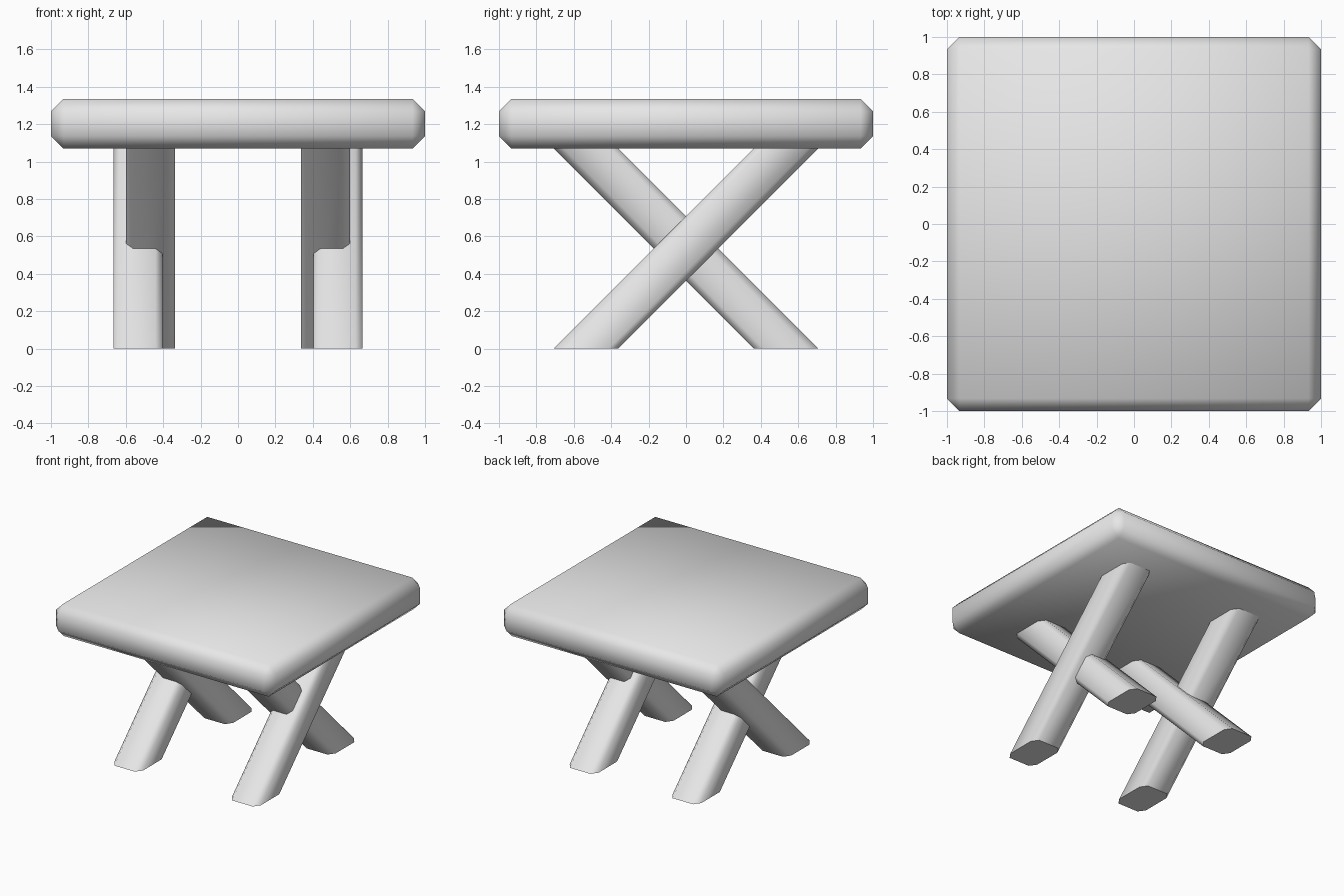
import bpy
import bmesh
import math
from mathutils import Vector

cube = bpy.data.objects.get("Cube")
if cube:
    bpy.data.objects.remove(cube, do_unlink=True)

TOP_BOTTOM, TOP_HEIGHT = 1.07, 0.265   # table top underside and thickness
LEG_WIDTH, LEG_DEPTH, CHAMFER = 0.263, 0.245, 0.038

grey = bpy.data.materials.new("plain_grey")
grey.use_nodes = True
grey.diffuse_color = (0.8, 0.8, 0.8, 1)
grey.node_tree.nodes["Principled BSDF"].inputs["Base Color"].default_value = (0.8, 0.8, 0.8, 1)


def finish(bm, name):
    """Turn a bmesh into a smooth shaded grey object."""
    bmesh.ops.recalc_face_normals(bm, faces=bm.faces[:])
    for face in bm.faces:
        face.smooth = True
    mesh = bpy.data.meshes.new(name)
    bm.to_mesh(mesh)
    bm.free()
    mesh.materials.append(grey)
    obj = bpy.data.objects.new(name, mesh)
    bpy.context.collection.objects.link(obj)
    return obj


def table_top():
    bm = bmesh.new()
    bmesh.ops.create_cube(bm, size=1)
    bmesh.ops.scale(bm, vec=(2, 2, TOP_HEIGHT), verts=bm.verts[:])
    bmesh.ops.translate(bm, vec=(0, 0, TOP_BOTTOM + TOP_HEIGHT / 2), verts=bm.verts[:])
    bmesh.ops.bevel(bm, geom=bm.edges[:], offset=0.067, offset_type='OFFSET',
                    segments=1, affect='EDGES', clamp_overlap=True)
    finish(bm, "table_top")


def leg(name, x, lean):
    """Chamfered beam at 45 degrees with level ends; lean is the y direction it rises in."""
    w, d, c = LEG_WIDTH / 2, LEG_DEPTH / 2, CHAMFER
    quarter = [(w, d - c), (w - c, d)]
    section = (quarter + [(-a, b) for a, b in reversed(quarter)]
               + [(-a, -b) for a, b in quarter] + [(a, -b) for a, b in reversed(quarter)])
    bm = bmesh.new()
    foot_y = -lean * TOP_BOTTOM / 2
    rise = TOP_BOTTOM + 0.03
    # The level cut stretches the section along y
    foot = [bm.verts.new((x + a, foot_y + b * math.sqrt(2), 0)) for a, b in section]
    head = [bm.verts.new(v.co + Vector((0, lean * rise, rise))) for v in foot]
    ends = [bm.faces.new(foot), bm.faces.new(head)]
    count = len(foot)
    for i in range(count):
        j = (i + 1) % count
        bm.faces.new((foot[i], foot[j], head[j], head[i]))
    for end in ends:
        for edge in end.edges:
            edge.smooth = False
    finish(bm, name)


# Top slab and a crossed pair of legs on each side
table_top()
for side, sign in (("left", 1), ("right", -1)):
    leg(side + "_outer_leg", sign * 0.535, 1)
    leg(side + "_inner_leg", sign * 0.467, -1)
